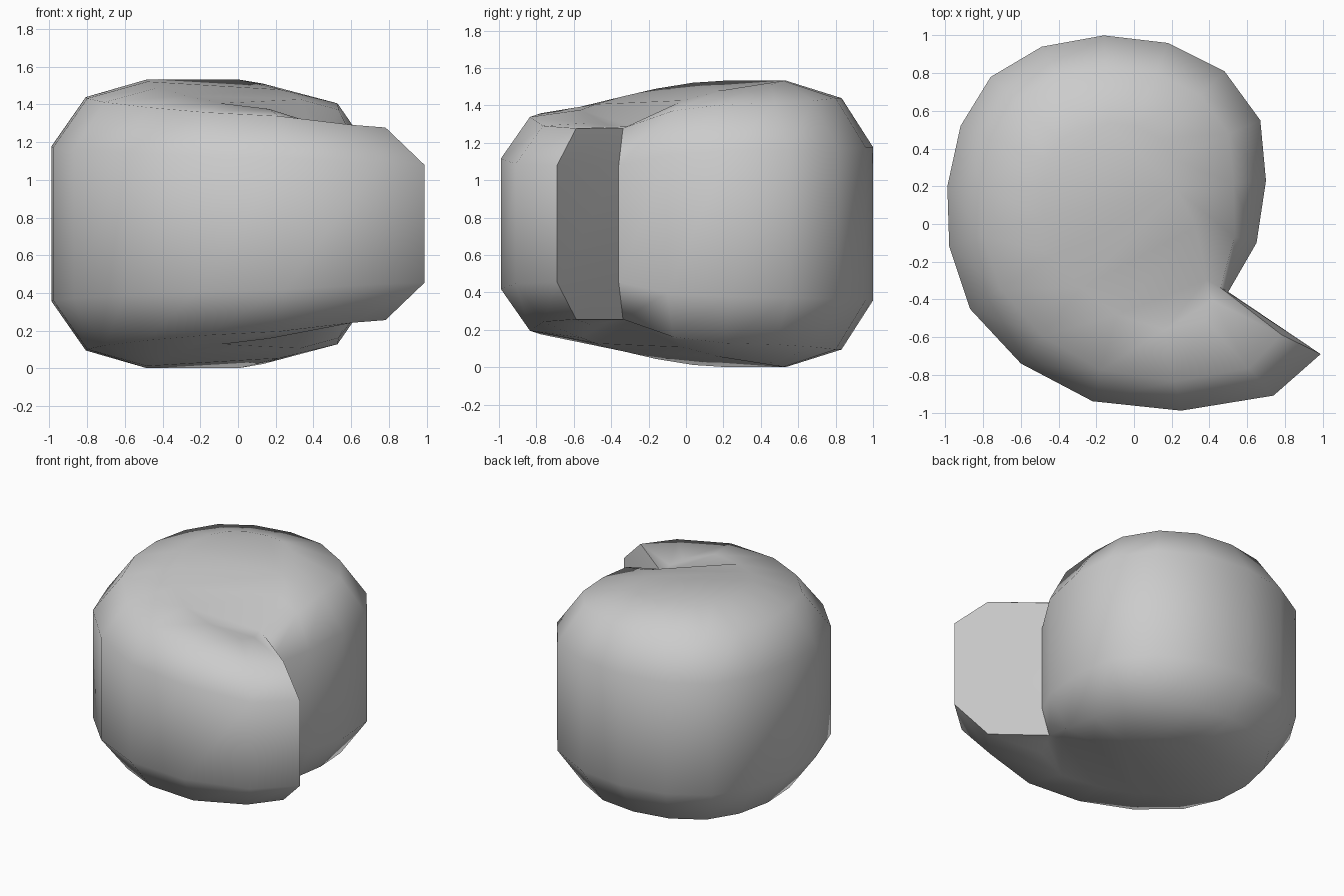
import bpy, bmesh
from math import radians

if "Cube" in bpy.data.objects:
    bpy.data.objects.remove(bpy.data.objects["Cube"])

MID = 0.767                     # mirror height of the body
HEAD = (-0.12, 0.2)             # centre of the round end

# outline seen from above: x, y, thickness scale, point the bevel leans towards
outline = [
    (0.18, 0.96, 1, HEAD), (-0.16, 1.0, 1, HEAD), (-0.49, 0.94, 1, HEAD),
    (-0.76, 0.78, 1, HEAD), (-0.92, 0.52, 1, HEAD), (-0.99, 0.2, 1, HEAD),
    (-0.98, -0.12, 0.99, (-0.12, 0.15)), (-0.87, -0.45, 0.96, (-0.1, 0.05)),
    (-0.6, -0.74, 0.92, (-0.05, -0.05)), (-0.22, -0.94, 0.88, (0.0, -0.15)),
    (0.25, -0.99, 0.85, (0.1, -0.25)), (0.74, -0.91, 0.78, (0.12, -0.22)),
    (0.99, -0.69, 0.76, (0.0, -0.2)), (0.5, -0.36, 0.76, (0.3, -0.25)),
    (0.65, -0.1, 0.9, (0.1, 0.05)), (0.7, 0.23, 0.95, (-0.12, 0.15)),
    (0.67, 0.55, 0.96, HEAD), (0.48, 0.81, 0.98, HEAD),
]
# ring: inset fraction, half height, thickness exponent
rings = [(0.0, 0.41, 1.0), (0.21, 0.672, 1.0), (0.58, 0.765, 1.4)]

bm = bmesh.new()


def ring(t, half, power, side):
    return [bm.verts.new((x + (c[0] - x) * t, y + (c[1] - y) * t,
                          MID + side * half * s ** power))
            for x, y, s, c in outline]


# stacked rings from bottom cap to top cap
loops = [ring(*r, -1) for r in reversed(rings)] + [ring(*r, 1) for r in rings]
n = len(outline)
for a, b in zip(loops, loops[1:]):
    for i in range(n):
        j = (i + 1) % n
        bm.faces.new((a[i], a[j], b[j], b[i]))

# slightly domed caps
caps = [bm.faces.new(loops[0][::-1]), bm.faces.new(loops[-1])]
bmesh.ops.triangulate(bm, faces=caps, ngon_method='BEAUTY')
bmesh.ops.recalc_face_normals(bm, faces=bm.faces)

mesh = bpy.data.meshes.new("curled_body")
bm.to_mesh(mesh)
bm.free()
body = bpy.data.objects.new("curled_body", mesh)
bpy.context.collection.objects.link(body)
bpy.context.view_layer.objects.active = body
body.select_set(True)
bpy.ops.object.shade_smooth_by_angle(angle=radians(60))
